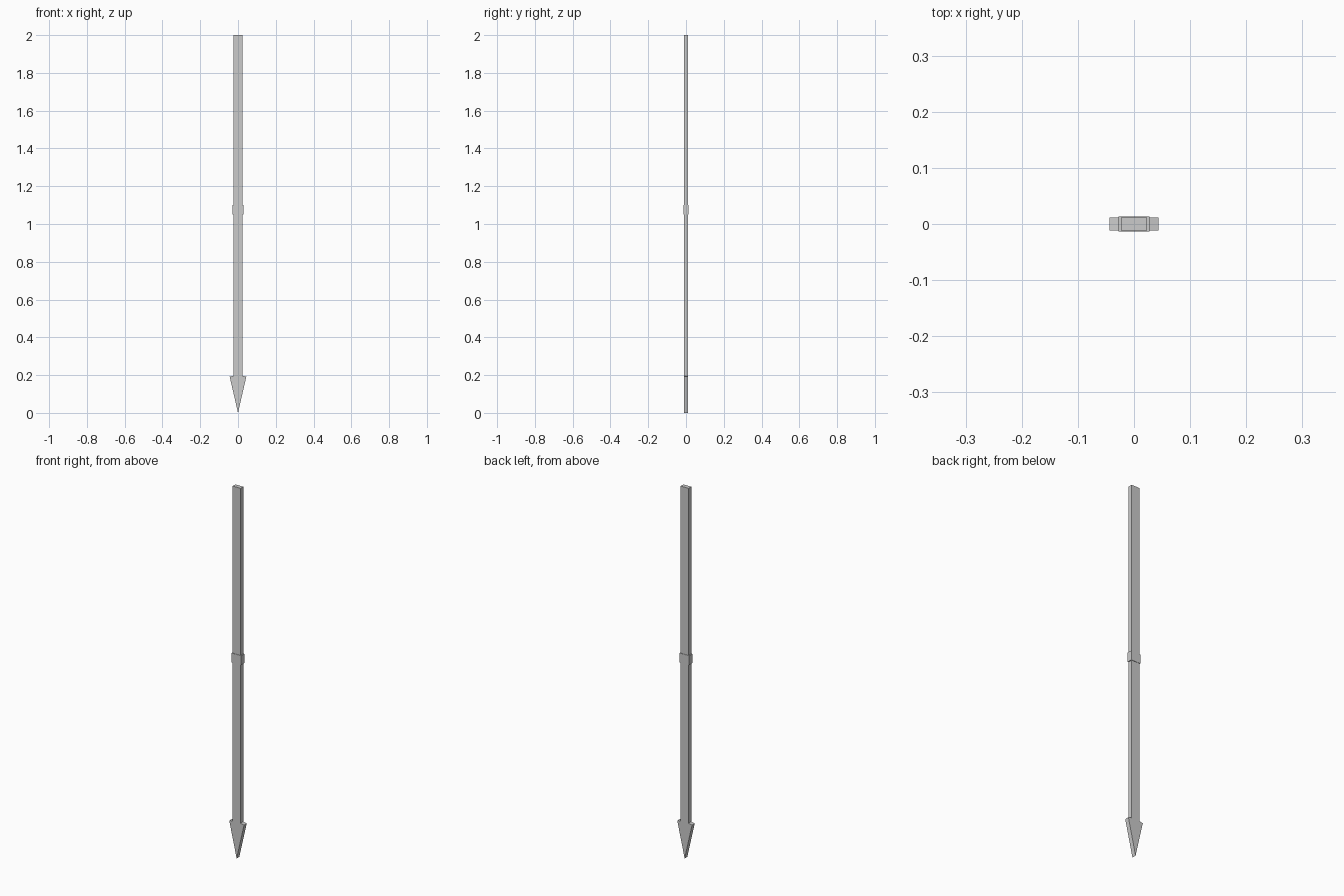
import bpy

if "Cube" in bpy.data.objects:
    bpy.data.objects.remove(bpy.data.objects["Cube"])


def extrude_profile(name, profile, half_depth):
    """Flat outline in x/z, given depth symmetrically along y."""
    n = len(profile)
    verts = [(x, y, z) for y in (-half_depth, half_depth) for x, z in profile]
    faces = [tuple(range(n)), tuple(reversed(range(n, 2 * n)))]
    faces += [(i, i + n, (i + 1) % n + n, (i + 1) % n) for i in range(n)]
    mesh = bpy.data.meshes.new(name)
    mesh.from_pydata(verts, [], faces)
    obj = bpy.data.objects.new(name, mesh)
    bpy.context.collection.objects.link(obj)
    return obj


def mirrored(half):
    """Complete a right-hand outline, listed bottom to top."""
    return half + [(-x, z) for x, z in reversed(half) if x > 0]


# Stake with pointed head: one continuous solid
extrude_profile("pointed_shaft", mirrored([(0, 0), (0.044, 0.192), (0.0235, 0.196), (0.0235, 2.0)]), 0.0115)

# Collar band around the middle
extrude_profile("collar", mirrored([(0.028, 1.05), (0.028, 1.10)]), 0.0135)
